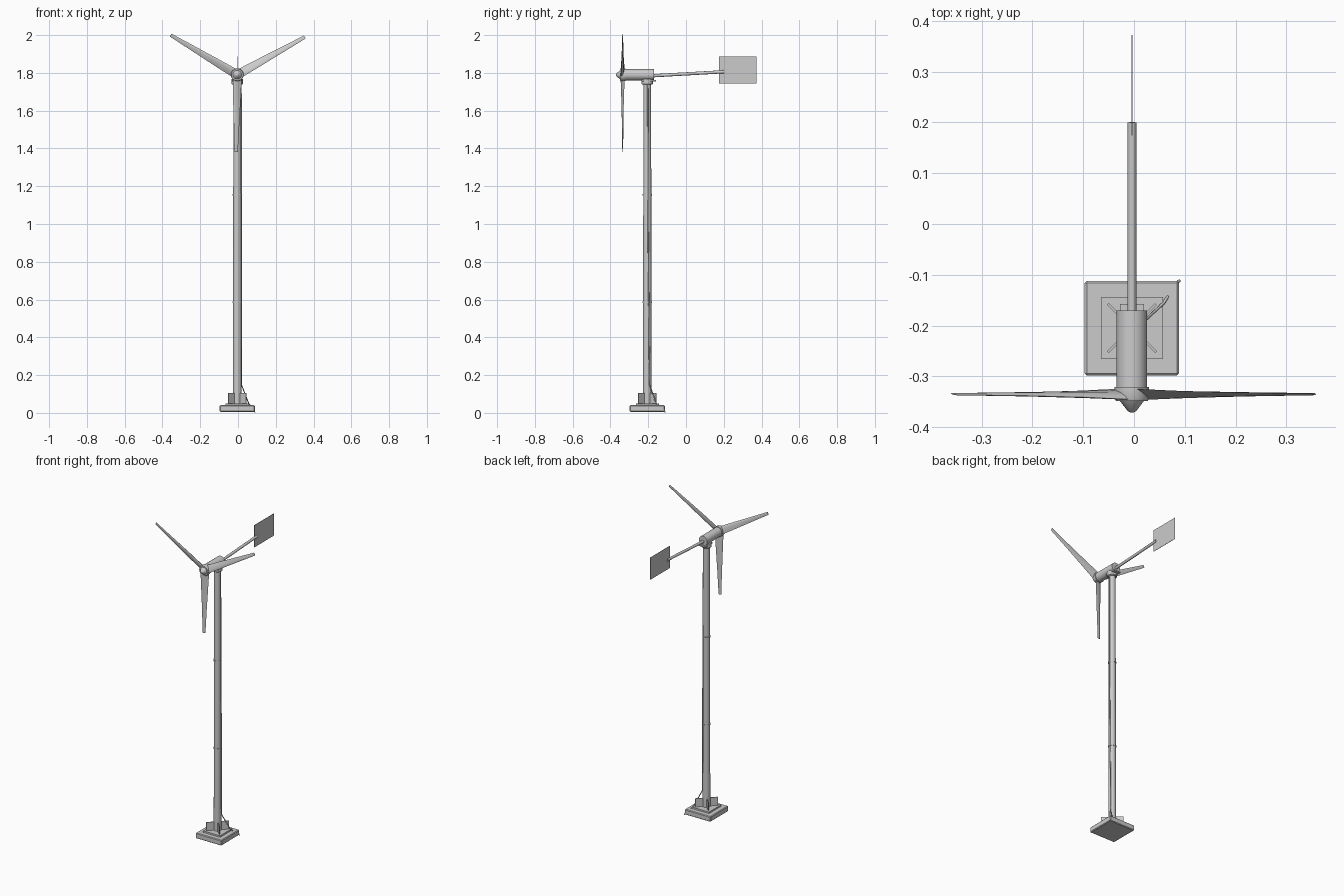
import bpy, bmesh
from math import sin, cos, pi, radians
from mathutils import Vector, Matrix

if "Cube" in bpy.data.objects:
    bpy.data.objects.remove(bpy.data.objects["Cube"])

CX, CY, HUB_Z, ROTOR_Y = -0.004, -0.205, 1.79, -0.335


def smooth(ob, angle=35):
    bpy.ops.object.select_all(action='DESELECT')
    bpy.context.view_layer.objects.active = ob
    ob.select_set(True)
    bpy.ops.object.shade_smooth_by_angle(angle=radians(angle))


def new_object(name, bm):
    bmesh.ops.recalc_face_normals(bm, faces=bm.faces[:])
    me = bpy.data.meshes.new(name)
    bm.to_mesh(me)
    bm.free()
    ob = bpy.data.objects.new(name, me)
    bpy.context.collection.objects.link(ob)
    return ob


def box(name, lo, hi, bevel=0, rot=0):
    lo, hi = Vector(lo), Vector(hi)
    bm = bmesh.new()
    bmesh.ops.create_cube(bm, size=1)
    bmesh.ops.scale(bm, vec=hi - lo, verts=bm.verts)
    if bevel:
        bmesh.ops.bevel(bm, geom=bm.edges[:], offset=bevel, segments=1, affect='EDGES')
    ob = new_object(name, bm)
    ob.location = (lo + hi) / 2
    ob.rotation_euler.z = rot
    return ob


def lathe(name, profile, origin, axis=(0, 0, 1), sides=24):
    """Closed turned solid; profile is (radius, distance along axis)."""
    bm = bmesh.new()
    rings = [[bm.verts.new((r * cos(2 * pi * i / sides), r * sin(2 * pi * i / sides), h))
              for i in range(sides)] for r, h in profile]
    for a, b in zip(rings, rings[1:]):
        for i in range(sides):
            j = (i + 1) % sides
            bm.faces.new((a[i], a[j], b[j], b[i]))
    bm.faces.new(rings[0])
    bm.faces.new(rings[-1])
    ob = new_object(name, bm)
    ob.location = origin
    ob.rotation_euler = Vector(axis).to_track_quat('Z', 'Y').to_euler()
    smooth(ob)
    return ob


def rod(name, a, b, r, sides=16):
    a, b = Vector(a), Vector(b)
    return lathe(name, [(r, 0), (r, (b - a).length)], a, b - a, sides)


# Footing: chamfered slab and mounting plate
box("base_slab", (CX - .093, CY - .093, .006), (CX + .093, CY + .093, .041), .004)
box("base_plate", (CX - .061, CY - .061, .04), (CX + .061, CY + .061, .051))

# Four diagonal gusset fins
for k in range(4):
    a = pi / 4 + k * pi / 2
    c = Vector((CX + .042 * cos(a), CY + .042 * sin(a), .0775))
    h = Vector((.025, .0025, .0275))
    box(f"base_fin_{k + 1}", c - h, c + h, rot=a)

# Tower with joint rings and yaw bearing
lathe("tower", [(.0225, .045), (.0205, 1.745)], (CX, CY, 0))
for k, z in enumerate((.585, 1.155)):
    lathe(f"tower_joint_{k + 1}", [(.0245, z - .004), (.0245, z + .004)], (CX, CY, 0))
lathe("yaw_bearing", [(.026, 1.738), (.03, 1.742), (.03, 1.768)], (CX, CY, 0))
box("yaw_bracket", (CX - .024, -.235, 1.755), (CX + .024, -.158, 1.763))

# Nacelle, hub and nose cone
lathe("nacelle", [(.03, 0), (.03, .152)], (CX, -.17, HUB_Z), (0, -1, 0))
lathe("hub", [(.034, 0), (.034, .022), (.031, .028)], (CX, -.321, HUB_Z), (0, -1, 0))
lathe("nose_cone", [(.024, 0), (.008, .021), (.003, .023)], (CX, -.348, HUB_Z), (0, -1, 0))

# Rotor: three tapered, twisted aerofoil blades
AEROFOIL = [(-.5, 0), (-.38, .07), (-.15, .1), (.2, .06), (.5, 0),
            (.2, -.05), (-.15, -.07), (-.38, -.05)]
STATIONS = [(.015, .052, 24), (.12, .043, 17), (.25, .031, 12), (.41, .018, 8)]
for k in range(3):
    bm = bmesh.new()
    loops = []
    for r, chord, pitch in STATIONS:
        p = radians(pitch)
        loops.append([bm.verts.new((chord * (u * cos(p) - v * 1.4 * sin(p)),
                                    chord * (u * sin(p) + v * 1.4 * cos(p)), -r))
                      for u, v in AEROFOIL])
    n = len(AEROFOIL)
    for a, b in zip(loops, loops[1:]):
        for i in range(n):
            bm.faces.new((a[i], a[(i + 1) % n], b[(i + 1) % n], b[i]))
    bm.faces.new(loops[0])
    bm.faces.new(loops[-1])
    bm.transform(Matrix.Rotation(k * 2 * pi / 3 + radians(.8), 4, 'Y'))
    blade = new_object(f"blade_{k + 1}", bm)
    blade.location = (CX, ROTOR_Y, HUB_Z)
    smooth(blade)

# Tail boom and vane
rod("tail_boom", (CX, -.172, 1.785), (CX, .2, 1.806), .0085)
box("tail_vane", (CX - .001, .174, 1.744), (CX + .001, .372, 1.888))

# Power cable down the tower and out over the footing corner
cu = bpy.data.curves.new("power_cable", 'CURVE')
cu.dimensions = '3D'
cu.bevel_depth = .003
cu.bevel_resolution = 1
cu.use_fill_caps = True
path = [(.017, -.203, 1.76), (.019, -.2, .9), (.018, -.193, .15),
        (.058, -.156, .046), (.084, -.116, .025), (.089, -.112, .003)]
sp = cu.splines.new('POLY')
sp.points.add(len(path) - 1)
for pt, co in zip(sp.points, path):
    pt.co = (*co, 1)
bpy.context.collection.objects.link(bpy.data.objects.new("power_cable", cu))
